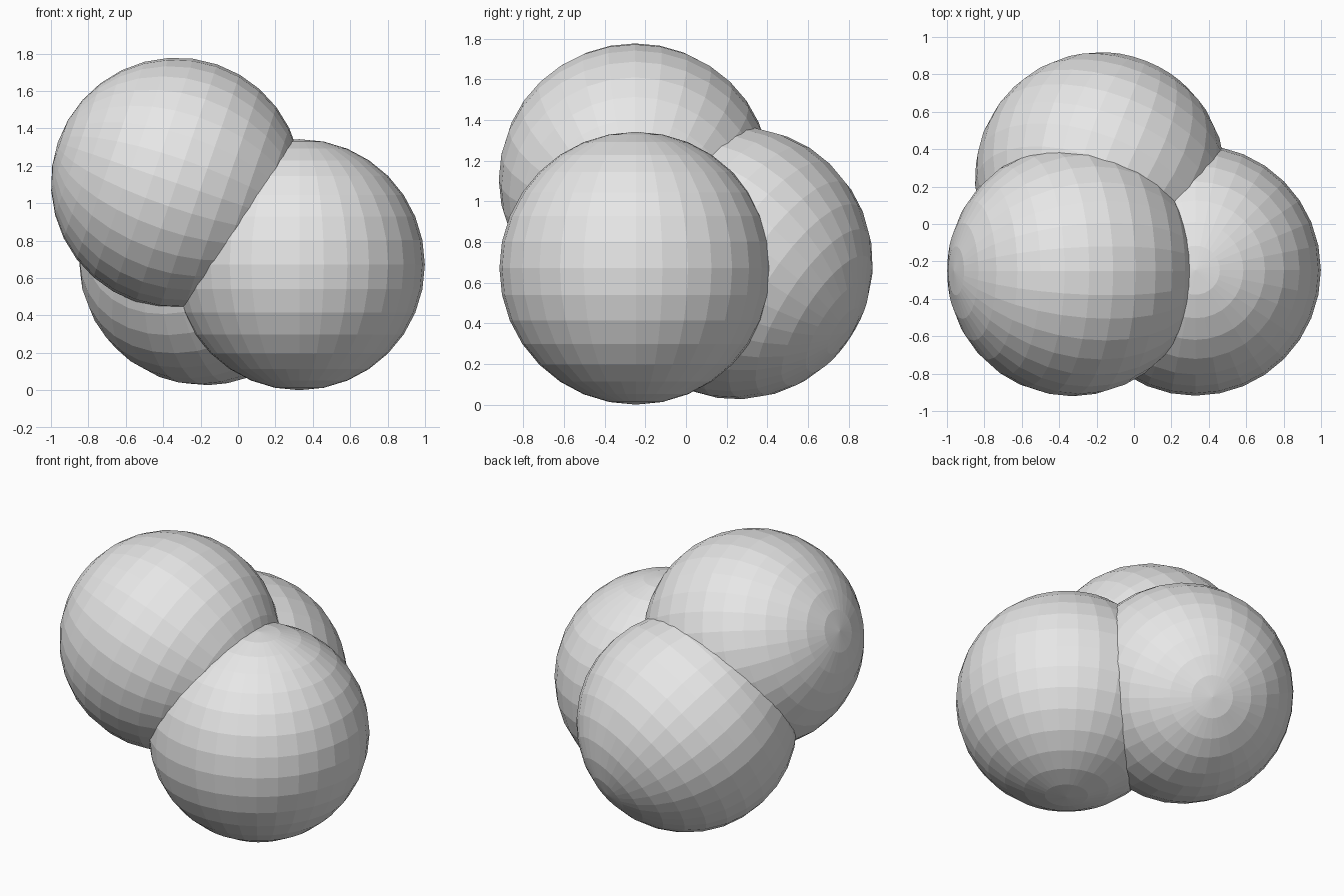
import bpy
from mathutils import Vector

cube = bpy.data.objects.get("Cube")
if cube:
    bpy.data.objects.remove(cube, do_unlink=True)

# Single plain grey for every sphere
grey = bpy.data.materials.new("light_grey")
colour = (0.8, 0.8, 0.8, 1.0)
grey.diffuse_color = colour
grey.use_nodes = True
for node in grey.node_tree.nodes:
    if node.type == 'BSDF_PRINCIPLED':
        node.inputs["Base Color"].default_value = colour

RADIUS = 0.671


def add_sphere(name, centre, pole):
    """Flat-shaded sphere whose pole points along the given direction."""
    turn = Vector((0, 0, 1)).rotation_difference(Vector(pole))
    bpy.ops.mesh.primitive_uv_sphere_add(
        segments=32, ring_count=16, radius=RADIUS,
        location=centre, rotation=turn.to_euler())
    ball = bpy.context.object
    ball.name = name
    ball.data.materials.append(grey)
    bpy.ops.object.shade_flat()
    return ball


# Three overlapping spheres of equal size
add_sphere("lower_front_sphere", (0.328, -0.247, RADIUS), (0, 0, 1))
add_sphere("upper_sphere", (-0.329, -0.25, 1.107), (-0.946, 0, 0.325))
add_sphere("lower_back_sphere", (-0.18, 0.248, 0.697), (0.32, 0.80, -0.51))
